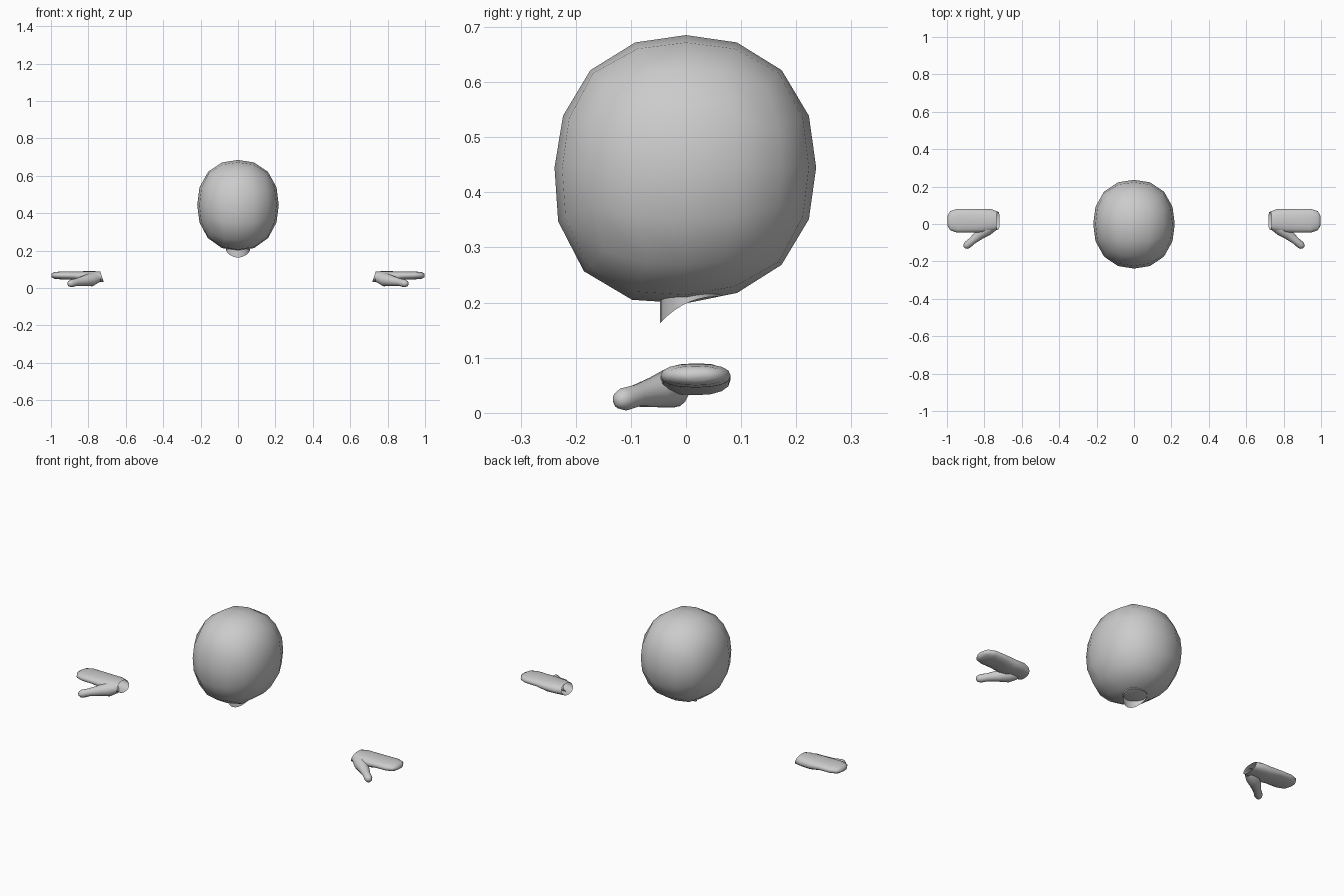
import bpy, bmesh, math
from mathutils import Vector

if "Cube" in bpy.data.objects:
    bpy.data.objects.remove(bpy.data.objects["Cube"])


def finish(bm, name):
    bmesh.ops.recalc_face_normals(bm, faces=bm.faces)
    me = bpy.data.meshes.new(name)
    bm.to_mesh(me)
    bm.free()
    ob = bpy.data.objects.new(name, me)
    bpy.context.collection.objects.link(ob)
    for p in me.polygons:
        p.use_smooth = True
    return ob


def spow(v, e):
    return math.copysign(abs(v) ** e, v)


def bridge(bm, rings):
    for a, b in zip(rings, rings[1:]):
        n = len(a)
        for i in range(n):
            j = (i + 1) % n
            bm.faces.new((a[i], a[j], b[j], b[i]))


# Head: rounded cube with a fuller chin
bm = bmesh.new()
bmesh.ops.create_cube(bm, size=2)
bmesh.ops.subdivide_edges(bm, edges=bm.edges[:], cuts=3, use_grid_fill=True)
chin = Vector((0, -0.62, -0.78))
P = 2.25
for v in bm.verts:
    d = Vector([math.tan(c * math.pi / 4) for c in v.co])
    k = sum(abs(c) ** P for c in d) ** (-1 / P)
    bump = 1 + 0.07 * max(0, d.normalized().dot(chin)) ** 4
    d = d * k * bump
    v.co = (d.x * 0.218, d.y * 0.236, 0.445 + d.z * 0.24)
finish(bm, "head")

# Neck: short open tube, its rim dipping to a point at the front
bm = bmesh.new()
top, rim = [], []
N = 24
for i in range(N):
    a = 2 * math.pi * i / N
    x, y = 0.063 * math.cos(a), 0.008 + 0.055 * math.sin(a)
    t = (1 - math.sin(a)) / 2
    top.append(bm.verts.new((x, y, 0.235)))
    rim.append(bm.verts.new((x, y, 0.211 - 0.048 * t ** 2.4)))
bridge(bm, [top, rim])
finish(bm, "neck")

# Mitten sections: x, y min, y max, z min, z max
PALM = [
    (0.727, -0.030, 0.066, 0.032, 0.088),
    (0.765, -0.040, 0.080, 0.034, 0.090),
    (0.820, -0.046, 0.081, 0.032, 0.090),
    (0.880, -0.046, 0.081, 0.044, 0.089),
    (0.945, -0.046, 0.081, 0.046, 0.089),
    (0.982, -0.034, 0.069, 0.050, 0.085),
    (0.998, -0.008, 0.043, 0.059, 0.077),
]
# Thumb path: x, y, z, radius
THUMB = [
    (0.745, -0.010, 0.055, 0.024),
    (0.785, -0.026, 0.045, 0.036),
    (0.825, -0.056, 0.038, 0.028),
    (0.865, -0.090, 0.031, 0.020),
    (0.890, -0.111, 0.025, 0.021),
    (0.901, -0.121, 0.023, 0.016),
    (0.906, -0.126, 0.022, 0.007),
]


def hand(side, name):
    bm = bmesh.new()
    n = 16
    angles = [2 * math.pi * i / n for i in range(n)]
    # Palm and fingers, open at the slanted wrist
    rings = []
    for k, (x, y0, y1, z0, z1) in enumerate(PALM):
        ring = []
        for a in angles:
            c, s = spow(math.cos(a), 0.85), spow(math.sin(a), 0.85)
            dx = 0.009 * s if k == 0 else 0
            ring.append(bm.verts.new((side * (x + dx),
                                      (y0 + y1) / 2 + c * (y1 - y0) / 2,
                                      (z0 + z1) / 2 + s * (z1 - z0) / 2)))
        rings.append(ring)
    bridge(bm, rings)
    bm.faces.new(rings[-1])
    # Thumb with rounded tip
    pts = [Vector(p[:3]) for p in THUMB]
    rings = []
    for i, p in enumerate(pts):
        t = (pts[min(i + 1, len(pts) - 1)] - pts[max(i - 1, 0)]).normalized()
        u = t.cross(Vector((0, 0, 1))).normalized()
        w = u.cross(t)
        ring = []
        for a in angles:
            q = p + THUMB[i][3] * (u * math.cos(a) + w * math.sin(a))
            ring.append(bm.verts.new((side * q.x, q.y, q.z)))
        rings.append(ring)
    bridge(bm, rings)
    bm.faces.new(rings[-1])
    finish(bm, name)


hand(1, "left_hand")
hand(-1, "right_hand")
